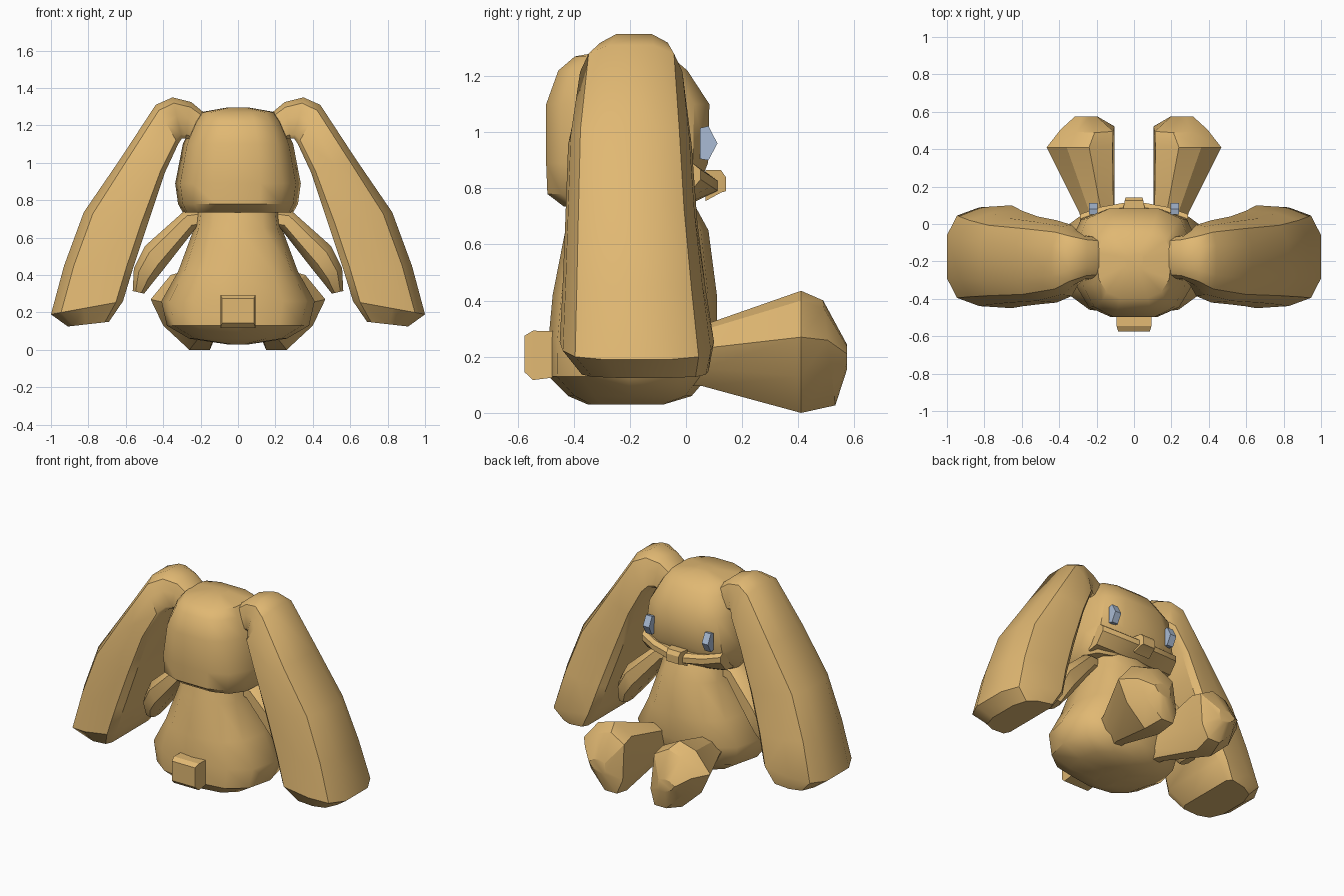
import bpy, bmesh, math
from mathutils import Vector as V

if "Cube" in bpy.data.objects:
    bpy.data.objects.remove(bpy.data.objects["Cube"])


def material(name, colour):
    m = bpy.data.materials.new(name)
    m.diffuse_color = (*colour, 1)
    m.use_nodes = True
    m.node_tree.nodes["Principled BSDF"].inputs["Base Color"].default_value = m.diffuse_color
    return m


TAN = material("tan plush", (0.75, 0.48, 0.17))
BLUE = material("pale blue", (0.40, 0.50, 0.66))


def finish(name, bm, mat, mirror=False, angle=38):
    bmesh.ops.recalc_face_normals(bm, faces=bm.faces)
    me = bpy.data.meshes.new(name)
    bm.to_mesh(me)
    bm.free()
    me.materials.append(mat)
    ob = bpy.data.objects.new(name, me)
    bpy.context.collection.objects.link(ob)
    if mirror:
        ob.modifiers.new("mirror", 'MIRROR').use_mirror_merge = False
    bpy.ops.object.select_all(action='DESELECT')
    ob.select_set(True)
    bpy.context.view_layer.objects.active = ob
    bpy.ops.object.shade_smooth_by_angle(angle=math.radians(angle))
    return ob


def skin(name, loops, mirror=False, angle=38):
    """Join successive point loops into a closed tube."""
    bm = bmesh.new()
    loops = [[bm.verts.new(p) for p in loop] for loop in loops]
    n = len(loops[0])
    for a, b in zip(loops, loops[1:]):
        for i in range(n):
            j = (i + 1) % n
            bm.faces.new((a[i], a[j], b[j], b[i]))
    bm.faces.new(loops[0])
    bm.faces.new(loops[-1])
    return finish(name, bm, TAN, mirror, angle)


def round_box(n, p, turn=0.5, taper=0.0):
    """Unit rounded-box outline; taper narrows it towards +s."""
    pts = []
    for i in range(n):
        a = math.tau * (i + turn) / n
        s = math.copysign(abs(math.cos(a)) ** p, math.cos(a))
        t = math.copysign(abs(math.sin(a)) ** p, math.sin(a))
        pts.append((s, t * (1 - taper * s)))
    return pts


def loft(name, rings, outline, mirror=False, angle=38):
    """Skin one outline over rings given as (centre, half-axis u, half-axis v)."""
    skin(name, [[V(c) + V(u) * s + V(v) * t for s, t in outline]
                for c, u, v in rings], mirror, angle)


def level(z, rx, y0, y1):
    """Horizontal ring at height z, with u along +y."""
    return ((0, (y0 + y1) / 2, z), (0, (y1 - y0) / 2, 0), (rx, 0, 0))


def slab(inner, outer, yc, ry):
    """Ring between an inner and an outer x-z point, with depth along y."""
    i, o = V((inner[0], yc, inner[1])), V((outer[0], yc, outer[1]))
    return ((i + o) / 2, (o - i) / 2, (0, ry, 0))


# Body: pear shape with a shallow rounded underside
loft("body", [level(0.03, 0.06, -0.35, -0.08), level(0.06, 0.26, -0.42, 0.02),
              level(0.13, 0.38, -0.49, 0.08), level(0.26, 0.41, -0.49, 0.11),
              level(0.42, 0.32, -0.475, 0.11), level(0.65, 0.235, -0.43, 0.08),
              level(0.76, 0.22, -0.40, 0.02)], round_box(12, 0.78, 0), angle=45)

# Head: rounded block, flat face, slightly narrower at the back
loft("head", [level(0.735, 0.29, -0.44, 0.0), level(0.78, 0.315, -0.50, 0.04),
              level(0.89, 0.33, -0.505, 0.085), level(1.10, 0.29, -0.505, 0.09),
              level(1.22, 0.235, -0.46, 0.01), level(1.27, 0.20, -0.40, -0.05),
              level(1.297, 0.05, -0.25, -0.15)], round_box(12, 0.66, 0.5, -0.1))

# Long drooping ears: flat wide inner face, rounded outer face
half = ((1, 0.42), (0.72, 0.80), (0.1, 0.96), (-0.8, 1.0), (-1, 0.85))
EAR = list(half) + [(s, -t) for s, t in reversed(half)]
loft("ears", [slab((0.16, 1.10), (0.16, 1.25), -0.18, 0.11),
              slab((0.28, 1.13), (0.25, 1.325), -0.18, 0.12),
              slab((0.30, 1.13), (0.35, 1.35), -0.185, 0.15),
              slab((0.32, 1.10), (0.44, 1.31), -0.195, 0.19),
              slab((0.39, 0.95), (0.63, 1.02), -0.20, 0.22),
              slab((0.48, 0.68), (0.825, 0.735), -0.195, 0.235),
              slab((0.56, 0.44), (0.93, 0.45), -0.185, 0.255),
              slab((0.615, 0.26), (1.0, 0.19), -0.175, 0.275),
              slab((0.69, 0.15), (0.91, 0.125), -0.15, 0.23)],
     EAR, mirror=True)

# Arms hanging outward under the ears
loft("arms", [slab((0.17, 0.64), (0.20, 0.76), -0.17, 0.08),
              slab((0.23, 0.64), (0.29, 0.745), -0.17, 0.10),
              slab((0.40, 0.42), (0.50, 0.56), -0.15, 0.12),
              slab((0.45, 0.36), (0.56, 0.44), -0.14, 0.11),
              slab((0.50, 0.30), (0.565, 0.315), -0.13, 0.06)],
     round_box(8, 0.8), mirror=True)

# Legs stretched forward: a lopsided foot outline scaled along the leg
FOOT = ((0.105, 0.11), (0.15, 0.0), (0.26, 0.0), (0.40, 0.13),
        (0.467, 0.27), (0.36, 0.40), (0.24, 0.435), (0.115, 0.37))


def foot_ring(y, sx, sz, cx, cz, slope=0.0):
    return [V((cx + (x - 0.27) * sx, y + slope * (z - 0.22), cz + (z - 0.22) * sz))
            for x, z in FOOT]


skin("legs", [foot_ring(-0.05, 0.48, 0.46, 0.17, 0.20),
              foot_ring(0.06, 0.52, 0.50, 0.19, 0.205),
              foot_ring(0.41, 1.0, 1.0, 0.27, 0.22),
              foot_ring(0.51, 0.80, 0.86, 0.235, 0.216, -0.1),
              foot_ring(0.574, 0.34, 0.20, 0.25, 0.20)], mirror=True, angle=30)

# Stubby tail
SQUARE = ((1, 1), (-1, 1), (-1, -1), (1, -1))
loft("tail", [((0, -0.44, 0.21), (0.093, 0, 0), (0, 0, 0.08)),
              ((0, -0.545, 0.205), (0.093, 0, 0), (0, 0, 0.088)),
              ((0, -0.575, 0.21), (0.085, 0, 0), (0, 0, 0.065))],
     SQUARE, angle=20)

# Curved muzzle below the eyes: upper lip edge with a sloping underside
loops = []
for x in (-0.29, -0.18, -0.06, 0.06, 0.18, 0.29):
    d, lift = 0.115 - 0.75 * x * x, 0.5 * x * x
    loops.append([V((x, -0.08, 0.86)), V((x, d - 0.025, 0.845 + lift)),
                  V((x, d, 0.825 + lift)), V((x, d, 0.79 + lift)),
                  V((x, 0.02 - 0.3 * x * x, 0.745 + 0.2 * x * x)), V((x, -0.08, 0.75))])
skin("muzzle", loops, angle=25)

# Nose block
loft("nose", [((0, 0.07, 0.81), (0.06, 0, 0), (0, 0, 0.055)),
              ((0, 0.125, 0.825), (0.05, 0, 0), (0, 0, 0.04)),
              ((0, 0.142, 0.815), (0.045, 0, 0), (0, 0, 0.025))],
     SQUARE, angle=20)

# Faceted eyes: side profile extruded across x
bm = bmesh.new()
profile = ((0.05, 1.015), (0.08, 1.022), (0.112, 0.96), (0.08, 0.90), (0.05, 0.905))
face = bm.faces.new([bm.verts.new((0.195, y, z)) for y, z in profile])
out = bmesh.ops.extrude_face_region(bm, geom=[face])
moved = [g for g in out["geom"] if isinstance(g, bmesh.types.BMVert)]
bmesh.ops.translate(bm, verts=moved, vec=(0.045, 0, 0))
finish("eyes", bm, BLUE, True, 20)
